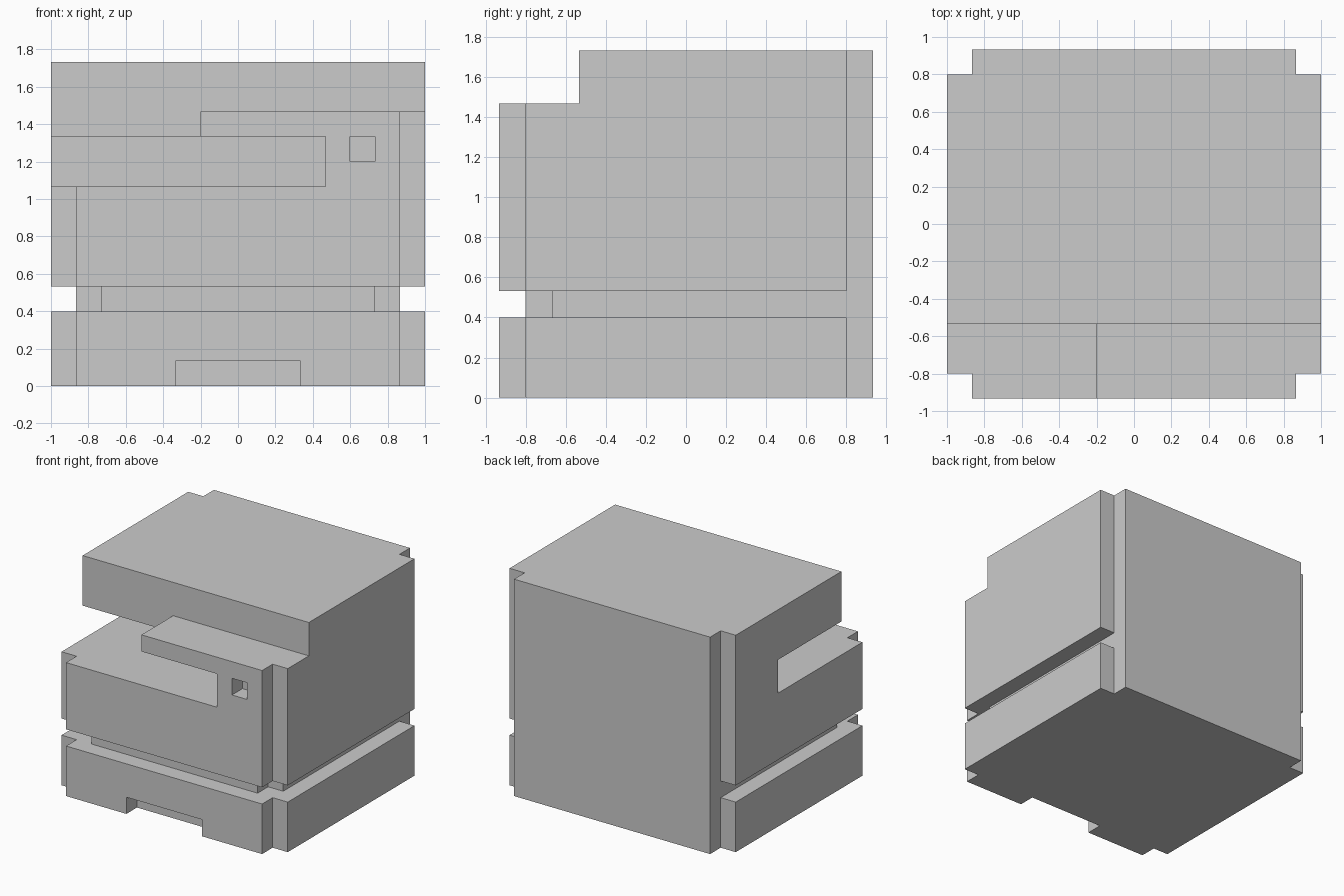
import bpy, bmesh

if "Cube" in bpy.data.objects:
    bpy.data.objects.remove(bpy.data.objects["Cube"])

U = 2 / 15  # one block unit; everything is modelled on this grid, then scaled


def prism(name, outline, z0, z1):
    """Extrude a closed xy outline from z0 to z1."""
    bm = bmesh.new()
    face = bm.faces.new([bm.verts.new((x, y, z0)) for x, y in outline])
    res = bmesh.ops.extrude_face_region(bm, geom=[face])
    verts = [g for g in res["geom"] if isinstance(g, bmesh.types.BMVert)]
    bmesh.ops.translate(bm, verts=verts, vec=(0, 0, z1 - z0))
    bmesh.ops.recalc_face_normals(bm, faces=bm.faces)
    mesh = bpy.data.meshes.new(name)
    bm.to_mesh(mesh)
    bm.free()
    obj = bpy.data.objects.new(name, mesh)
    bpy.context.collection.objects.link(obj)
    return obj


def box(name, x0, x1, y0, y1, z0, z1):
    return prism(name, [(x0, y0), (x1, y0), (x1, y1), (x0, y1)], z0, z1)


# Main housing: a block with its four vertical corners notched
quarter = [(7.5, 6), (6.5, 6), (6.5, 7)]
outline = (quarter + [(-x, y) for x, y in reversed(quarter)]
           + [(-x, -y) for x, y in quarter]
           + [(x, -y) for x, y in reversed(quarter)])
housing = prism("machine_housing", outline, 0, 13)

cutters = [
    # Lowered front of the top
    box("top_step_cut", -9, 9, -9, -4, 11, 15),
    # Paper slot, open to the front and left
    box("slot_cut", -9, 3.5, -9, 2, 8, 10),
    # Opening above the slot, left of the control arm
    box("slot_top_cut", -9, -1.5, -9, -4, 9, 12),
    # Small square button recess
    box("button_cut", 4.5, 5.5, -9, -6, 9, 10),
    # Finger recess at the foot of the front
    box("foot_cut", -2.5, 2.5, -9, -6, -1, 1),
    # Shadow groove along the front, with its sides and inset corners
    box("groove_front_cut", -9, 9, -9, -6, 3, 4),
]
for side in (-1, 1):
    for name, inner, back in (("groove_side_cut", 6.5, 9), ("groove_corner_cut", 5.5, -5)):
        x0, x1 = sorted((side * inner, side * 9))
        cutters.append(box(name, x0, x1, -9, back, 3, 4))

# Carve the housing
for cutter in cutters:
    cutter.hide_render = True
    mod = housing.modifiers.new(cutter.name, 'BOOLEAN')
    mod.operation = 'DIFFERENCE'
    mod.solver = 'EXACT'
    mod.object = cutter
bpy.context.view_layer.update()
graph = bpy.context.evaluated_depsgraph_get()
carved = bpy.data.meshes.new_from_object(housing.evaluated_get(graph))
housing.modifiers.clear()
housing.data = carved
carved.name = "machine_housing"
for cutter in cutters:
    bpy.data.objects.remove(cutter)

# Clean up flat areas and scale to size
bm = bmesh.new()
bm.from_mesh(carved)
bmesh.ops.remove_doubles(bm, verts=bm.verts, dist=0.001)
bmesh.ops.dissolve_limit(bm, angle_limit=0.01, verts=bm.verts, edges=bm.edges)
bmesh.ops.scale(bm, vec=(U, U, U), verts=bm.verts)
bm.to_mesh(carved)
bm.free()
